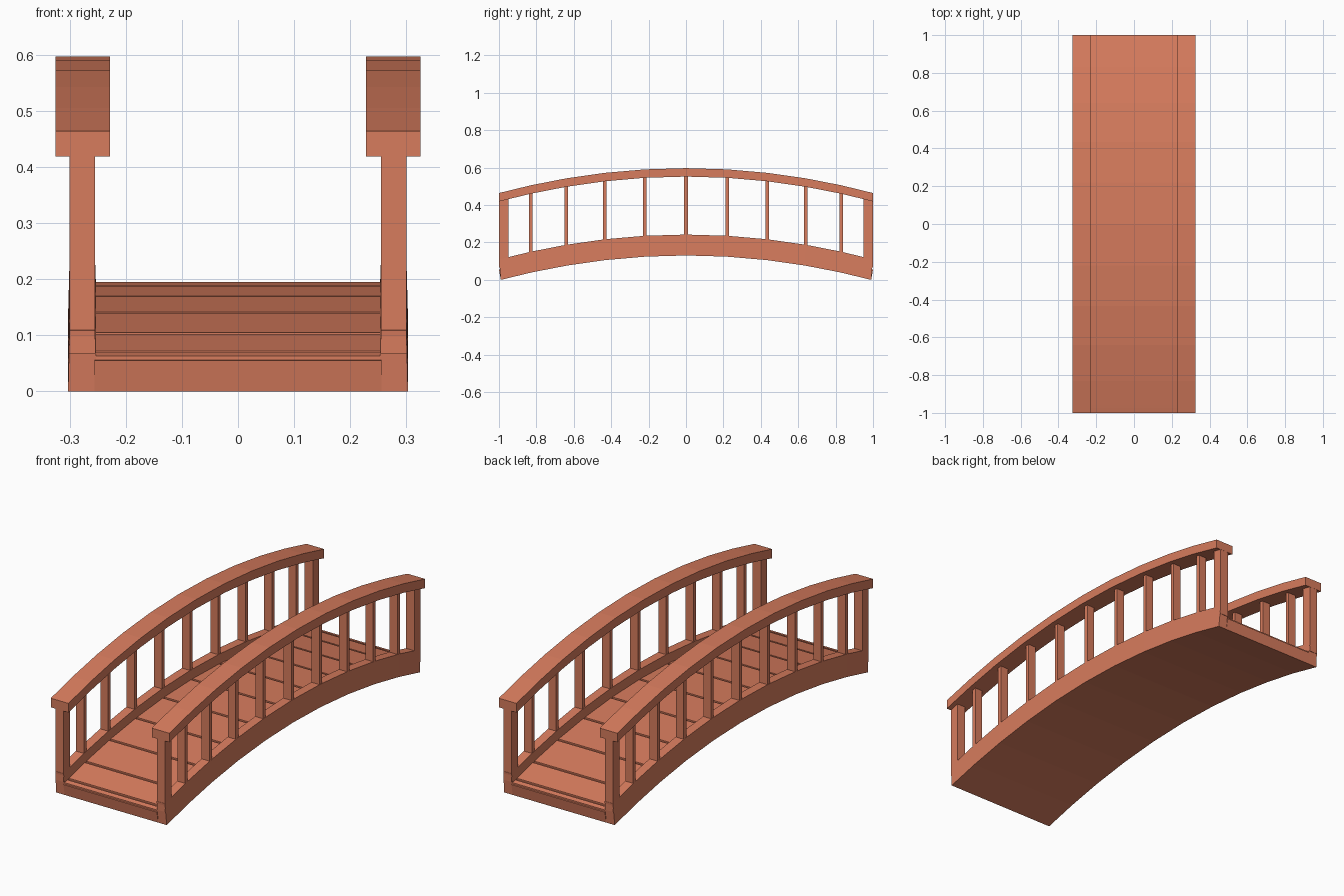
import bpy, bmesh

if "Cube" in bpy.data.objects:
    bpy.data.objects.remove(bpy.data.objects["Cube"])

mat = bpy.data.materials.new("painted_wood")
mat.diffuse_color = (0.68, 0.2, 0.11, 1)
mat.use_nodes = True
mat.node_tree.nodes["Principled BSDF"].inputs["Base Color"].default_value = mat.diffuse_color


def arch(y):
    return -0.133 * y * y


def strip(name, ys, low, high, x_top, x_low=None, taper=1.0):
    """Four-sided beam following the arch along y; low/high are its heights at mid-span."""
    x_low = x_low or x_top
    bm = bmesh.new()
    rings = []
    for y in ys:
        yb = y * taper
        zt, zb = high + arch(y), low + arch(yb)
        rings.append([bm.verts.new(p) for p in (
            (x_low[0], yb, zb), (x_low[1], yb, zb), (x_top[1], y, zt), (x_top[0], y, zt))])
    for a, b in zip(rings, rings[1:]):
        for i in range(4):
            j = (i + 1) % 4
            bm.faces.new((a[i], a[j], b[j], b[i]))
    bm.faces.new(rings[0])
    bm.faces.new(rings[-1])
    bmesh.ops.recalc_face_normals(bm, faces=bm.faces)
    me = bpy.data.meshes.new(name)
    bm.to_mesh(me)
    bm.free()
    me.materials.append(mat)
    ob = bpy.data.objects.new(name, me)
    bpy.context.collection.objects.link(ob)
    return ob


half = [0.22, 0.435, 0.64, 0.83]
posts = [-y for y in reversed(half)] + [0] + half
ends = [-1] + posts + [1]
BOTTOM = 0.1303

# Deck slab under the planks
strip("deck_base", ends, BOTTOM, 0.188, (-0.256, 0.256), taper=0.99)

# Planks with narrow grooves between them
joints = [-1.0, -0.967] + posts + [0.967, 1.0]
for i, (a, b) in enumerate(zip(joints, joints[1:])):
    a += 0.006 if a > -1 else 0.005
    b -= 0.006 if b < 1 else 0.005
    strip(f"plank_{i}", [a, b], 0.18, 0.195, (-0.254, 0.254))

for side, s in (("left", -1), ("right", 1)):
    # Arched side beam, slightly wider at the bottom
    strip(f"{side}_side_beam", ends, BOTTOM, 0.242, (s * 0.255, s * 0.30),
          (s * 0.251, s * 0.303), taper=0.99)
    # Handrail
    strip(f"{side}_handrail", ends, 0.552, 0.597, (s * 0.228, s * 0.325))
    # Balusters
    for i, y in enumerate(posts):
        strip(f"{side}_baluster_{i}", [y - 0.01, y + 0.01], 0.225, 0.56,
              (s * 0.256, s * 0.299))
    # End posts
    for end, e in (("front", -1), ("back", 1)):
        strip(f"{side}_{end}_post", [e * 0.95, e * 0.999], 0.20, 0.56,
              (s * 0.255, s * 0.30))
